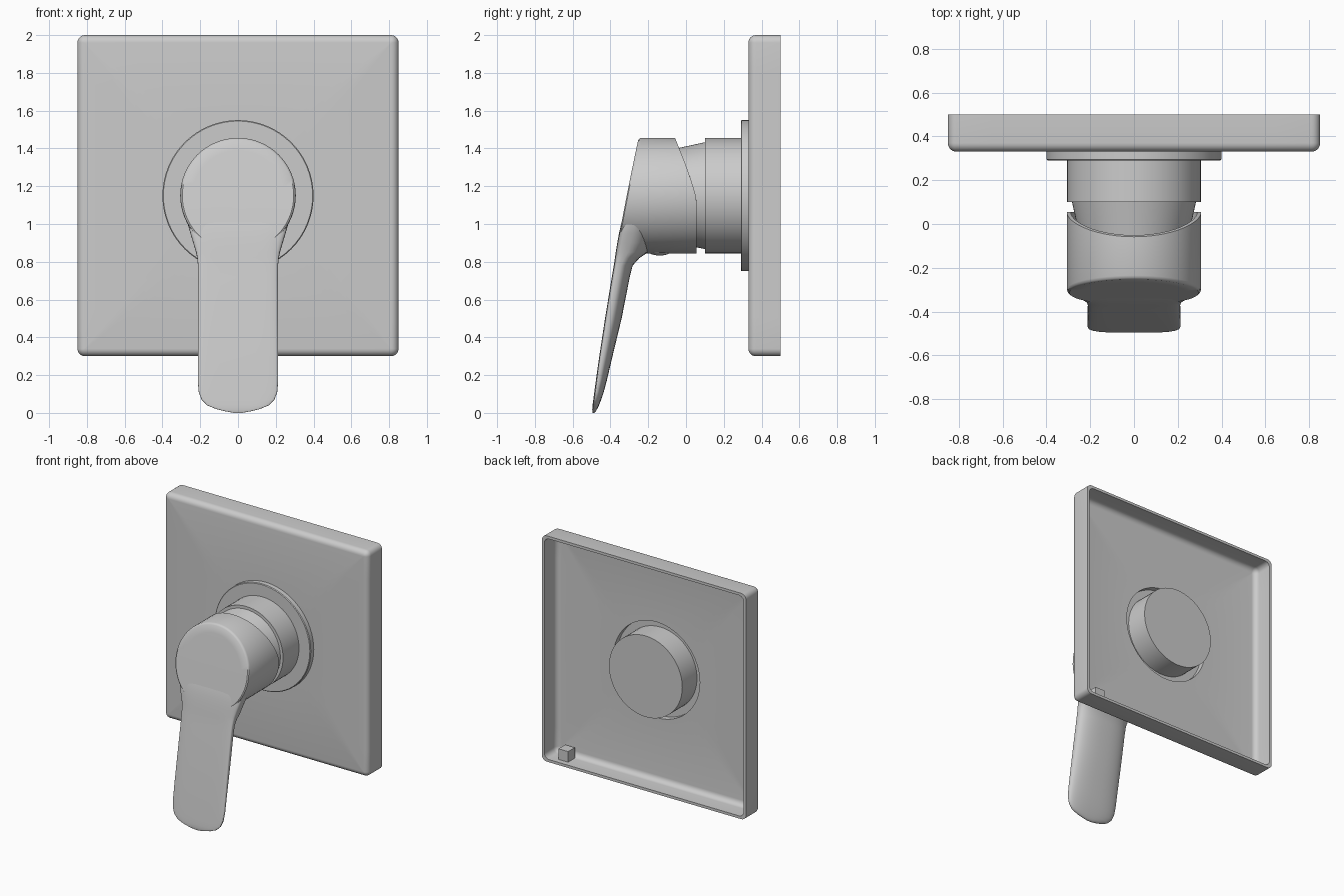
import bpy, bmesh
from math import sin, cos, pi, radians
from mathutils import Vector

cube = bpy.data.objects.get("Cube")
if cube:
    bpy.data.objects.remove(cube, do_unlink=True)

CZ = 1.15   # height of the valve axis
N = 64      # points per ring

metal = bpy.data.materials.new("satin grey metal")
metal.use_nodes = True
metal.diffuse_color = (0.6, 0.6, 0.6, 1)
metal.node_tree.nodes["Principled BSDF"].inputs["Base Color"].default_value = (0.6, 0.6, 0.6, 1)


def finish(name, bm, angle=35):
    bmesh.ops.recalc_face_normals(bm, faces=bm.faces)
    mesh = bpy.data.meshes.new(name)
    bm.to_mesh(mesh)
    bm.free()
    mesh.materials.append(metal)
    obj = bpy.data.objects.new(name, mesh)
    bpy.context.collection.objects.link(obj)
    bpy.ops.object.select_all(action='DESELECT')
    obj.select_set(True)
    bpy.context.view_layer.objects.active = obj
    bpy.ops.object.shade_smooth_by_angle(angle=radians(angle))


def loft(name, rings, closed=False, angle=35):
    """Skin a list of equal point rings; cap both ends, or join last to first."""
    bm = bmesh.new()
    loops = [[bm.verts.new(p) for p in ring] for ring in rings]
    pairs = list(zip(loops, loops[1:]))
    if closed:
        pairs.append((loops[-1], loops[0]))
    else:
        bm.faces.new(loops[0])
        bm.faces.new(loops[-1])
    for a, b in pairs:
        for i in range(len(a)):
            j = (i + 1) % len(a)
            bm.faces.new((a[i], a[j], b[j], b[i]))
    finish(name, bm, angle)


def circle(r, y):
    """Ring around the valve axis; y is a number or a function of height."""
    pts = []
    for i in range(N):
        a = 2 * pi * i / N
        z = CZ + r * sin(a)
        pts.append(Vector((r * cos(a), y(z) if callable(y) else y, z)))
    return pts


def rounded_square(h, r, y):
    """Ring of N points: four corner arcs with evenly divided sides."""
    arc = 7
    half = (N // 4 + 1 - arc) // 2
    flat = h - r
    quarter = [(h, flat * k / half) for k in range(half)]
    for k in range(arc):
        a = k * pi / 2 / (arc - 1)
        quarter.append((flat + r * cos(a), flat + r * sin(a)))
    quarter += [(flat * (1 - k / half), h) for k in range(1, half)]
    pts = []
    for c, s in ((1, 0), (0, 1), (-1, 0), (0, -1)):
        pts += [Vector((u * c - v * s, y, CZ + u * s + v * c)) for u, v in quarter]
    return pts


# Wall plate: hollow shell with rounded front edges and a round hole
def shell(h, y, r):
    rings = [rounded_square(h, r, 0.5)]
    for k in range(7):
        a = k * pi / 12
        rings.append(rounded_square(h - r + r * cos(a), max(r * cos(a), 0.003),
                                    y + r - r * sin(a)))
    return rings


hole = [circle(0.36, 0.33), circle(0.36, 0.35)]
loft("wall_plate", shell(0.85, 0.33, 0.04) + hole + shell(0.83, 0.35, 0.04)[::-1],
     closed=True)

# Small locating block inside the plate
bm = bmesh.new()
bmesh.ops.create_cube(bm, size=0.08)
bmesh.ops.translate(bm, verts=bm.verts, vec=(0.7, 0.42, 0.36))
finish("locating_block", bm)

# Flange ring, valve body and tapered neck
loft("flange_ring", [circle(r, y) for r, y in
                     ((0.30, 0.29), (0.395, 0.29), (0.4, 0.295), (0.4, 0.335),
                      (0.36, 0.335), (0.36, 0.305), (0.30, 0.305))], closed=True)
loft("valve_body", [circle(0.305, 0.1), circle(0.305, 0.48)])
loft("neck", [circle(0.235, -0.12), circle(0.285, 0.11)])


# Handle head: slanted front, scooped back edge with a shallow recess
def front(z):
    u = 1.46 - z
    return -0.25 - 0.215 * u + 0.03 * u * u


def back(z):
    t = max(0, (z - 1.13) / 0.33)
    return 0.055 - 0.115 * t ** 1.2


head = [circle(r, front) for r in (0.05, 0.15, 0.24, 0.295)]
head += [circle(0.303, lambda z: front(z) + 0.006),
         circle(0.306, lambda z: front(z) + 0.016),
         circle(0.306, back), circle(0.288, back)]
head += [circle(r, lambda z: back(z) - 0.07) for r in (0.28, 0.15, 0.05)]
loft("handle_head", head)


# Lever blade: flat crowned front, rounded back
def section(z, w, depth, lift):
    y_mid = front(z) + lift + depth * 0.25
    pts = []
    for i in range(48):
        a = 2 * pi * i / 48
        c, s = cos(a), sin(a)
        n = 2.4 if s > 0 else 5
        reach = depth * (0.75 if s > 0 else -0.25)
        x = w * abs(c) ** (2 / n) * (1 if c > 0 else -1)
        pts.append(Vector((x, y_mid + reach * abs(s) ** (2 / n), z)))
    return pts


# height, half width, depth, offset from the front surface
stations = [
    (1.10, 0.275, 0.18, 0.010), (1.00, 0.266, 0.19, -0.001),
    (0.95, 0.252, 0.19, -0.003), (0.90, 0.237, 0.18, -0.003),
    (0.85, 0.222, 0.17, -0.002), (0.82, 0.216, 0.13, -0.001),
    (0.78, 0.212, 0.10, 0), (0.72, 0.211, 0.095, 0),
    (0.50, 0.212, 0.088, 0), (0.30, 0.213, 0.07, 0),
    (0.17, 0.213, 0.058, 0), (0.11, 0.208, 0.05, 0),
    (0.07, 0.193, 0.042, 0), (0.04, 0.163, 0.034, 0),
    (0.02, 0.115, 0.026, 0.001), (0.008, 0.065, 0.018, 0.003),
    (0.0, 0.02, 0.008, 0.006),
]
loft("lever", [section(*s) for s in stations], angle=50)

# Screw cover under the head
bm = bmesh.new()
bmesh.ops.create_uvsphere(bm, u_segments=24, v_segments=12, radius=0.06)
bmesh.ops.scale(bm, verts=bm.verts, vec=(1, 1, 0.4))
bmesh.ops.translate(bm, verts=bm.verts, vec=(0, -0.14, 0.857))
finish("screw_cover", bm)
